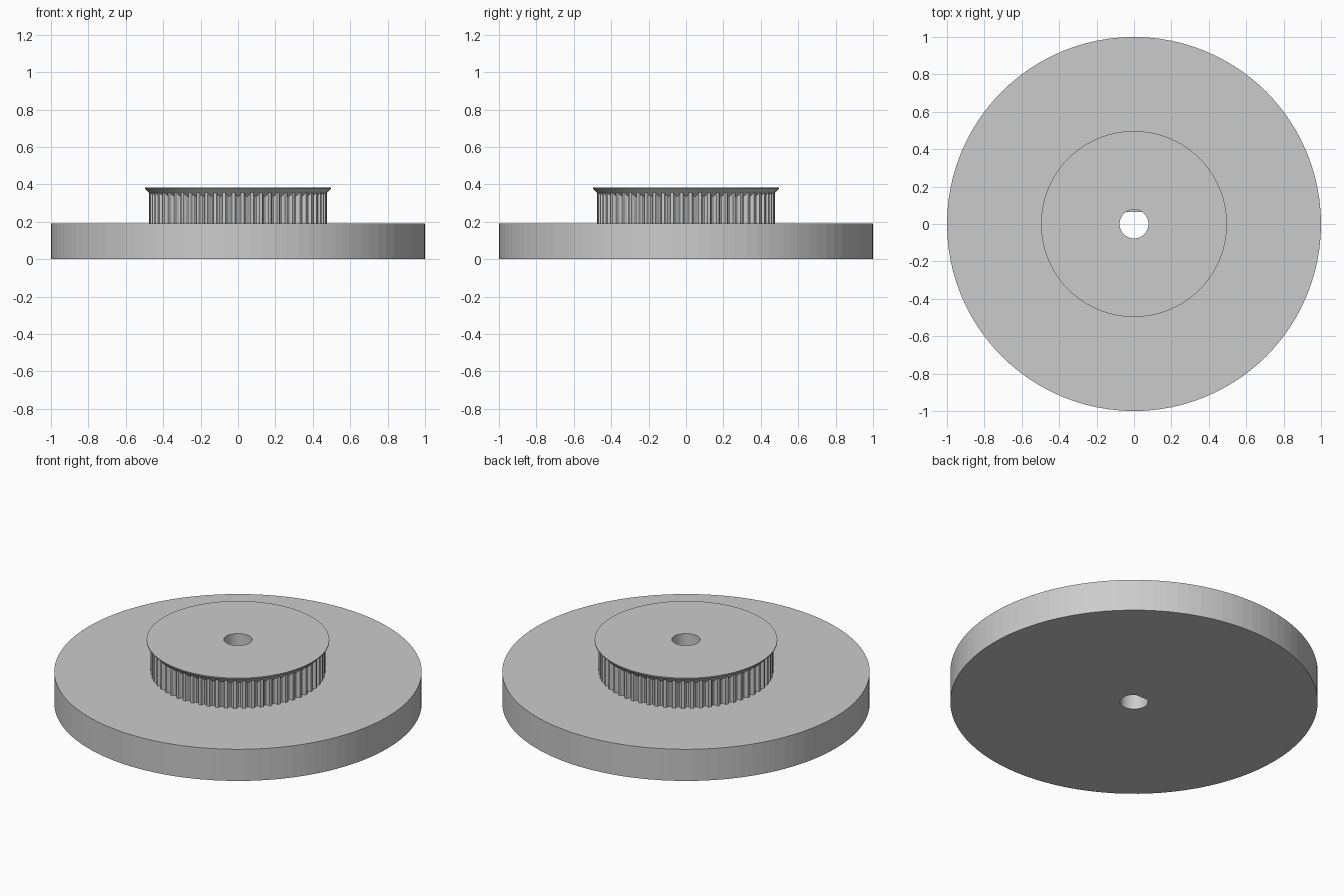
import bpy, bmesh, math

cube = bpy.data.objects.get("Cube")
if cube:
    bpy.data.objects.remove(cube, do_unlink=True)

grey = bpy.data.materials.new("plain grey")
grey.use_nodes = True
grey.diffuse_color = (0.6, 0.6, 0.6, 1)
grey.node_tree.nodes["Principled BSDF"].inputs["Base Color"].default_value = (0.6, 0.6, 0.6, 1)

BORE = 0.077
FLAT = 0.065      # distance of the shaft flat from the axis
DECK = 0.19       # top of the wide disc
TOP = 0.383       # top of the flange
TEETH = 60


def circle(radius, z, count=96, flat=None):
    """Ring of points, optionally cut by a flat on the +y side."""
    ring = []
    for i in range(count):
        a = math.tau * i / count
        x, y = radius * math.cos(a), radius * math.sin(a)
        ring.append((x, y if flat is None else min(y, flat), z))
    return ring


def toothed(radius, z):
    """Ring with rounded belt grooves: (place in pitch, depth)."""
    groove = [(-0.34, 0), (-0.28, 0.006), (-0.22, 0.014), (-0.1, 0.019),
              (0.1, 0.019), (0.22, 0.014), (0.28, 0.006), (0.34, 0)]
    ring = []
    for t in range(TEETH):
        for place, depth in groove:
            a = math.tau * (t + place) / TEETH
            r = radius - depth
            ring.append((r * math.cos(a), r * math.sin(a), z))
    return ring


def loft(name, rings):
    """Join rings of equal count into a closed solid with a hole."""
    bm = bmesh.new()
    loops = [[bm.verts.new(p) for p in ring] for ring in rings]
    n = len(loops[0])
    for k, low in enumerate(loops):
        high = loops[(k + 1) % len(loops)]
        for i in range(n):
            j = (i + 1) % n
            bm.faces.new((low[i], low[j], high[j], high[i]))
    bmesh.ops.recalc_face_normals(bm, faces=bm.faces)
    mesh = bpy.data.meshes.new(name)
    bm.to_mesh(mesh)
    bm.free()
    mesh.materials.append(grey)
    obj = bpy.data.objects.new(name, mesh)
    bpy.context.collection.objects.link(obj)
    return obj


# Wide disc with a flat-sided shaft hole
loft("wide_disc", [circle(1, 0), circle(1, DECK),
                   circle(BORE, DECK, flat=FLAT), circle(BORE, 0, flat=FLAT)])

# Toothed belt ring
SLEEVE = 0.1
count = TEETH * 8
loft("toothed_ring", [toothed(0.475, DECK), toothed(0.475, 0.36),
                      circle(SLEEVE, 0.36, count), circle(SLEEVE, DECK, count)])

# Flared flange with the round bore sleeve below it
profile = [(BORE, DECK), (SLEEVE, DECK), (SLEEVE, 0.335), (0.455, 0.335),
           (0.497, 0.377), (0.497, TOP), (BORE, TOP)]
loft("flange_and_sleeve", [circle(r, z) for r, z in profile])
